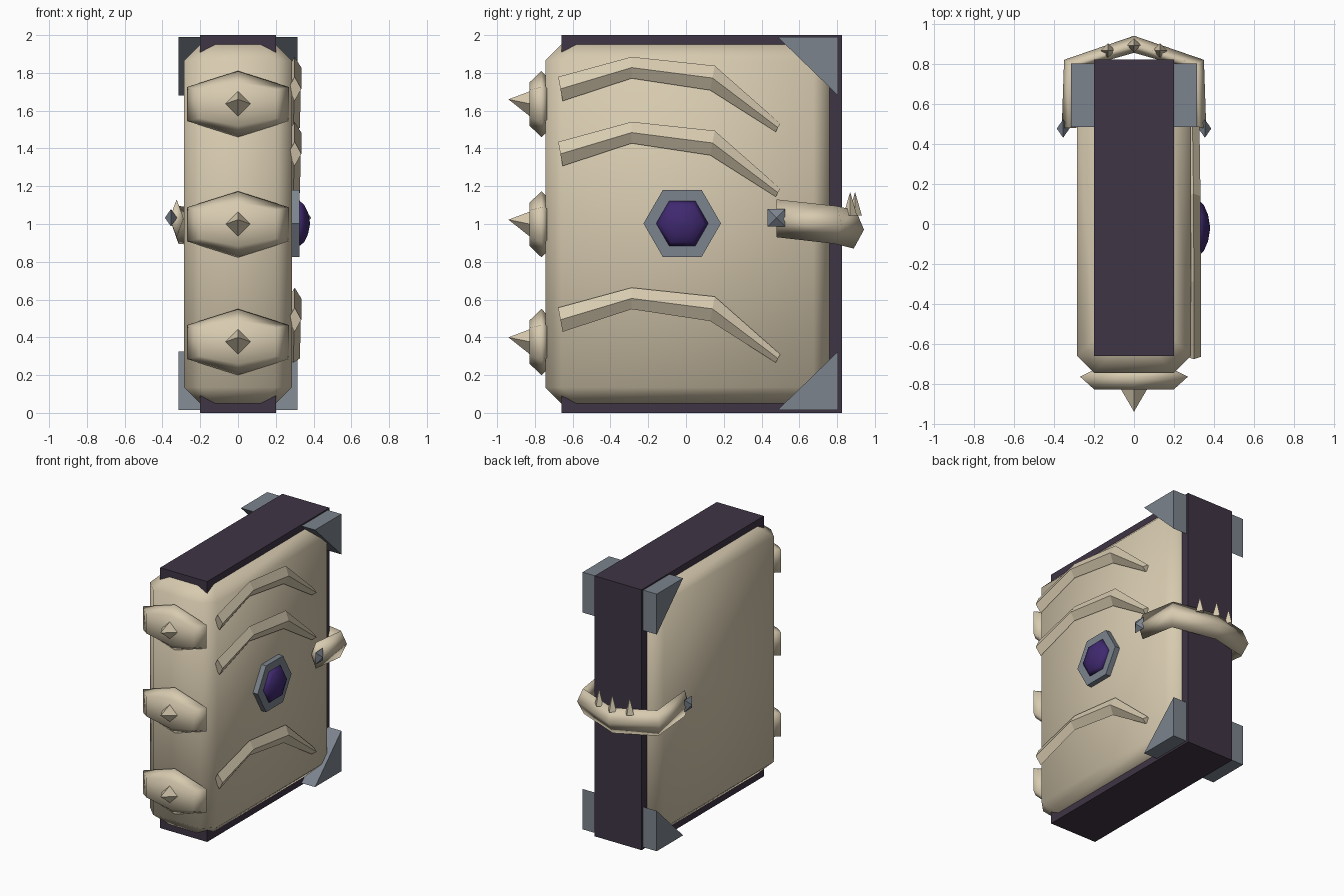
import bpy, bmesh
from math import pi, cos, sin
from mathutils import Vector

if "Cube" in bpy.data.objects:
    bpy.data.objects.remove(bpy.data.objects["Cube"])


def material(name, rgb):
    m = bpy.data.materials.new(name)
    m.diffuse_color = (*rgb, 1)
    m.use_nodes = True
    m.node_tree.nodes["Principled BSDF"].inputs["Base Color"].default_value = m.diffuse_color
    return m


BONE = material("bone", (0.68, 0.59, 0.43))
DARK = material("dark_purple", (0.05, 0.035, 0.06))
METAL = material("grey_metal", (0.2, 0.23, 0.27))
GEM = material("violet", (0.05, 0.022, 0.16))


def finish(name, bm, mat, smooth=False):
    bmesh.ops.recalc_face_normals(bm, faces=bm.faces)
    for f in bm.faces:
        f.smooth = smooth
    me = bpy.data.meshes.new(name)
    bm.to_mesh(me)
    bm.free()
    me.materials.append(mat)
    ob = bpy.data.objects.new(name, me)
    bpy.context.collection.objects.link(ob)
    return ob


def loft(name, rings, mat, smooth=False):
    """Skin a series of equal-length rings and cap both ends."""
    bm = bmesh.new()
    vs = [[bm.verts.new(p) for p in r] for r in rings]
    n = len(vs[0])
    for a, b in zip(vs, vs[1:]):
        for i in range(n):
            j = (i + 1) % n
            bm.faces.new((a[i], a[j], b[j], b[i]))
    bm.faces.new(vs[0])
    bm.faces.new(vs[-1])
    return finish(name, bm, mat, smooth)


def pyramid(name, base, tips, mat):
    """Join a base ring to one tip (capped) or two tips (bipyramid)."""
    bm = bmesh.new()
    ring = [bm.verts.new(p) for p in base]
    for t in tips:
        tip = bm.verts.new(t)
        for i in range(len(ring)):
            bm.faces.new((ring[i - 1], ring[i], tip))
    if len(tips) == 1:
        bm.faces.new(ring)
    return finish(name, bm, mat)


# Book body: chamfered block with softly shaded bevels
def outline(z, inset, cut):
    x, y0, y1 = 0.285 - inset, -0.745 + inset, 0.76 - inset
    return [(x, y0 + cut, z), (x, y1 - cut, z), (x - cut, y1, z), (-x + cut, y1, z),
            (-x, y1 - cut, z), (-x, y0 + cut, z), (-x + cut, y0, z), (x - cut, y0, z)]


loft("book_body", [outline(0.05, 0.085, 0.08), outline(0.135, 0, 0.085),
                   outline(1.865, 0, 0.085), outline(1.95, 0.085, 0.08)], BONE, True)

# Page block
loft("page_block", [[(-0.2, -0.66, z), (0.2, -0.66, z), (0.2, 0.825, z), (-0.2, 0.825, z)]
                    for z in (0, 2)], DARK)

# Metal corner guards
for side in (-1, 1):
    for end, za, zb in (("top", 1.99, 1.68), ("bottom", 0.015, 0.325)):
        tri = ((0.485, za), (0.805, za), (0.805, zb))
        loft(f"corner_guard_{end}", [[(side * x, y, z) for y, z in tri]
                                     for x in (0.19, 0.315)], METAL)

# Spine knuckles, each with a spike
for zc in (1.635, 0.998, 0.375):
    rings = []
    for y, w, hc, he in ((-0.73, 0.2, 0.14, 0.08), (-0.765, 0.27, 0.175, 0.09),
                         (-0.828, 0.2, 0.115, 0.075)):
        rings.append([(-w, y, zc - he), (0, y, zc - hc), (w, y, zc - he),
                      (w, y, zc + he), (0, y, zc + hc), (-w, y, zc + he)])
    loft("spine_knuckle", rings, BONE, True)
    r = 0.07
    pyramid("spine_spike", [(-r, -0.82, zc), (0, -0.82, zc - r), (r, -0.82, zc),
                            (0, -0.82, zc + r)], [(0, -0.94, zc + 0.025)], BONE)

# Curved ribs on the cover: tapered diamond section
RIB = ((-0.665, 1.715, 0.064, 0.3), (-0.288, 1.828, 0.057, 0.3),
       (0.14, 1.773, 0.065, 0.298), (0.487, 1.51, 0.022, 0.293))
for dz in (0, -0.344, -1.222):
    rings = []
    for y, z, h, x in RIB:
        z += dz
        lean = 0.012 if y != -0.288 else 0
        lean = -lean if y < 0 else lean
        rings.append([(x + 0.035, y, z), (x, y + lean, z + h),
                      (x - 0.035, y, z), (x, y - lean, z - h)])
    loft("cover_rib", rings, BONE)


# Hexagonal gem mount and faceted gem
def hexagon(x, r):
    return [(x, -0.02 + r * cos(i * pi / 3), 1.003 + r * sin(i * pi / 3)) for i in range(6)]


loft("gem_mount", [hexagon(0.27, 0.205), hexagon(0.325, 0.205)], METAL)
loft("gem", [hexagon(0.30, 0.125), hexagon(0.325, 0.138), hexagon(0.35, 0.115),
             hexagon(0.371, 0.065), hexagon(0.38, 0.012)], GEM, True)

# Clasp band wrapping the page edge
PATH = [(0.325, 0.48, 1.03), (0.315, 0.8, 0.995), (0, 0.9, 0.97),
        (-0.315, 0.8, 0.995), (-0.325, 0.48, 1.03)]
OUT = [(1, 0), (0.95, 0.6), (0, 1.15), (-0.95, 0.6), (-1, 0)]
rings = []
for (x, y, z), (ox, oy) in zip(PATH, OUT):
    dx, dy = ox * 0.037, oy * 0.037
    lean = 0.012 if y > 0.5 else 0
    rings.append([(x + dx, y + dy, z), (x, y, z + 0.1),
                  (x - dx, y - dy, z), (x, y - lean, z - 0.1)])
loft("clasp_band", rings, BONE, True)

# Thorns along the band's top edge
for x in (-0.13, 0, 0.13):
    y, z, r = 0.895 - abs(x) * 0.2, 1.045, 0.036
    pyramid("clasp_thorn", [(x - r, y, z), (x, y - r, z), (x + r, y, z), (x, y + r, z)],
            [(x, y, 1.17)], BONE)

# Metal studs at the band ends
for s in (-1, 1):
    x, y, z, r = s * 0.355, 0.478, 1.033, 0.046
    pyramid("clasp_stud", [(x, y - r, z - r), (x, y + r, z - r), (x, y + r, z + r),
                           (x, y - r, z + r)], [(x + 0.032, y, z), (x - 0.032, y, z)], METAL)
